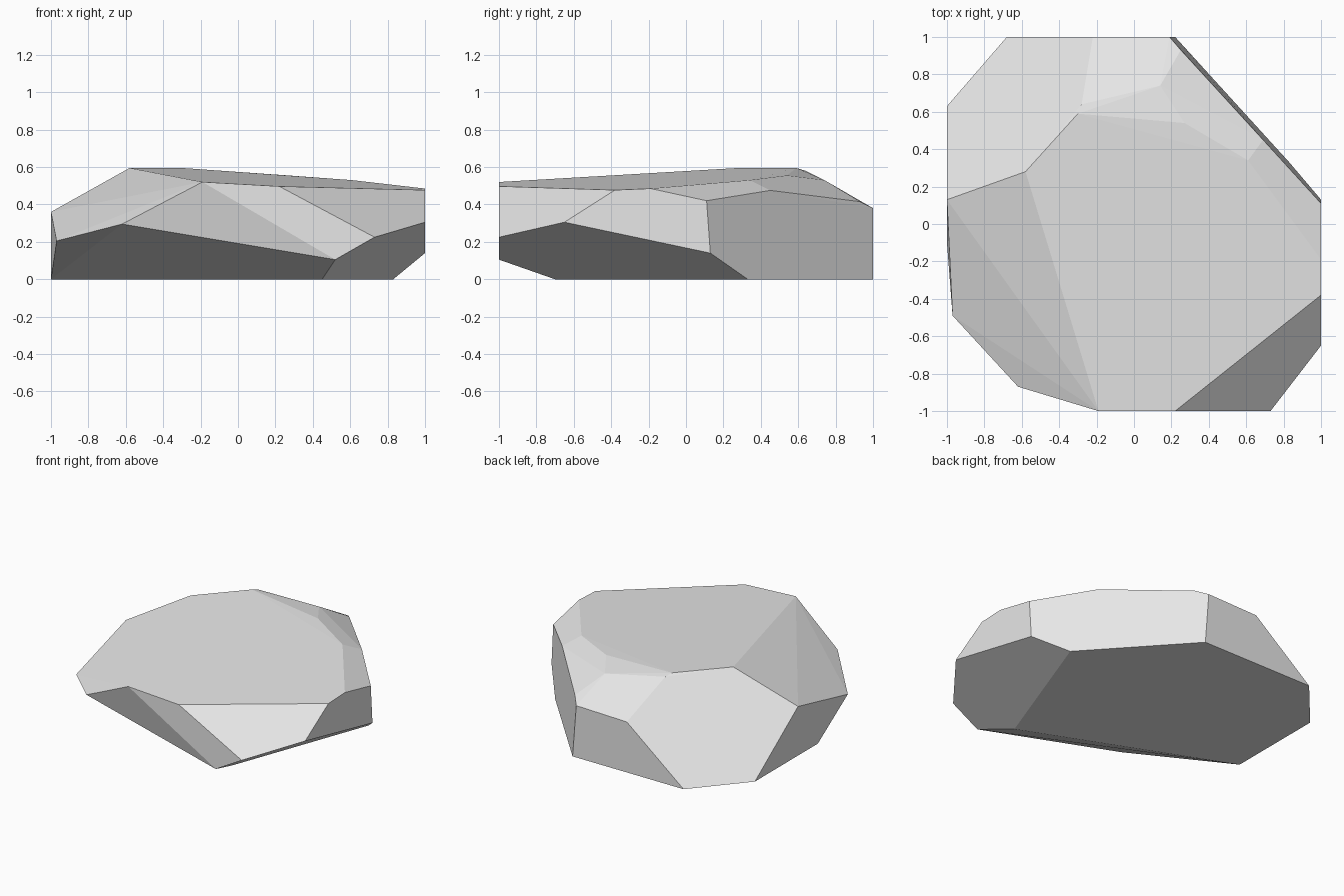
import bpy
import bmesh
import math

if "Cube" in bpy.data.objects:
    bpy.data.objects.remove(bpy.data.objects["Cube"], do_unlink=True)


def make_material(name, colour):
    material = bpy.data.materials.new(name)
    material.use_nodes = True
    material.diffuse_color = colour
    shader = material.node_tree.nodes["Principled BSDF"]
    shader.inputs["Base Color"].default_value = colour
    shader.inputs["Roughness"].default_value = 0.9
    return material


def make_convex_stone(name, outlines, material):
    """Wrap the corner points of all outlines in one faceted convex skin."""
    bm = bmesh.new()
    for outline in outlines:
        for corner in outline:
            bm.verts.new(corner)
    bmesh.ops.convex_hull(bm, input=bm.verts[:])
    loose = [v for v in bm.verts if not v.link_faces]
    bmesh.ops.delete(bm, geom=loose, context="VERTS")
    # Merge triangles that belong to the same flat facet
    bmesh.ops.dissolve_limit(bm, angle_limit=math.radians(2),
                             verts=bm.verts[:], edges=bm.edges[:])
    bmesh.ops.recalc_face_normals(bm, faces=bm.faces[:])
    mesh = bpy.data.meshes.new(name)
    bm.to_mesh(mesh)
    bm.free()
    mesh.materials.append(material)
    stone = bpy.data.objects.new(name, mesh)
    bpy.context.collection.objects.link(stone)
    return stone


# Flat underside resting on the ground
base_outline = [
    (0.45, -0.7, 0), (0.83, 0.33, 0), (0.22, 1, 0),
    (-0.68, 1, 0), (-1, 0.63, 0), (-1, -0.1, 0),
]

# Undercut corners around the front and the sides
waist_outline = [
    (0.52, -1, 0.105), (0.73, -1, 0.225), (1, -0.65, 0.305),
    (1, 0.13, 0.14), (-0.97, -0.49, 0.205), (-0.62, -0.87, 0.295),
]

# Upper rim, running round from the front
rim_outline = [
    (-0.19, -1, 0.52), (0.22, -1, 0.497), (1, -0.38, 0.477),
    (1, -0.19, 0.485), (1, 0.11, 0.42), (0.69, 0.45, 0.475),
    (0.25, 0.93, 0.415), (0.19, 1, 0.38), (-0.22, 1, 0.37),
    (-1, 0.13, 0.36),
]

# Crown ridge and the chipped facets behind it
crown_outline = [
    (-0.58, 0.28, 0.595), (-0.3, 0.59, 0.595), (-0.28, 0.64, 0.58),
    (0.14, 0.74, 0.53), (0.27, 0.54, 0.555), (0.61, 0.34, 0.53),
]

stone_grey = make_material("stone grey", (0.8, 0.8, 0.8, 1))
make_convex_stone(
    "rock", [base_outline, waist_outline, rim_outline, crown_outline], stone_grey)
